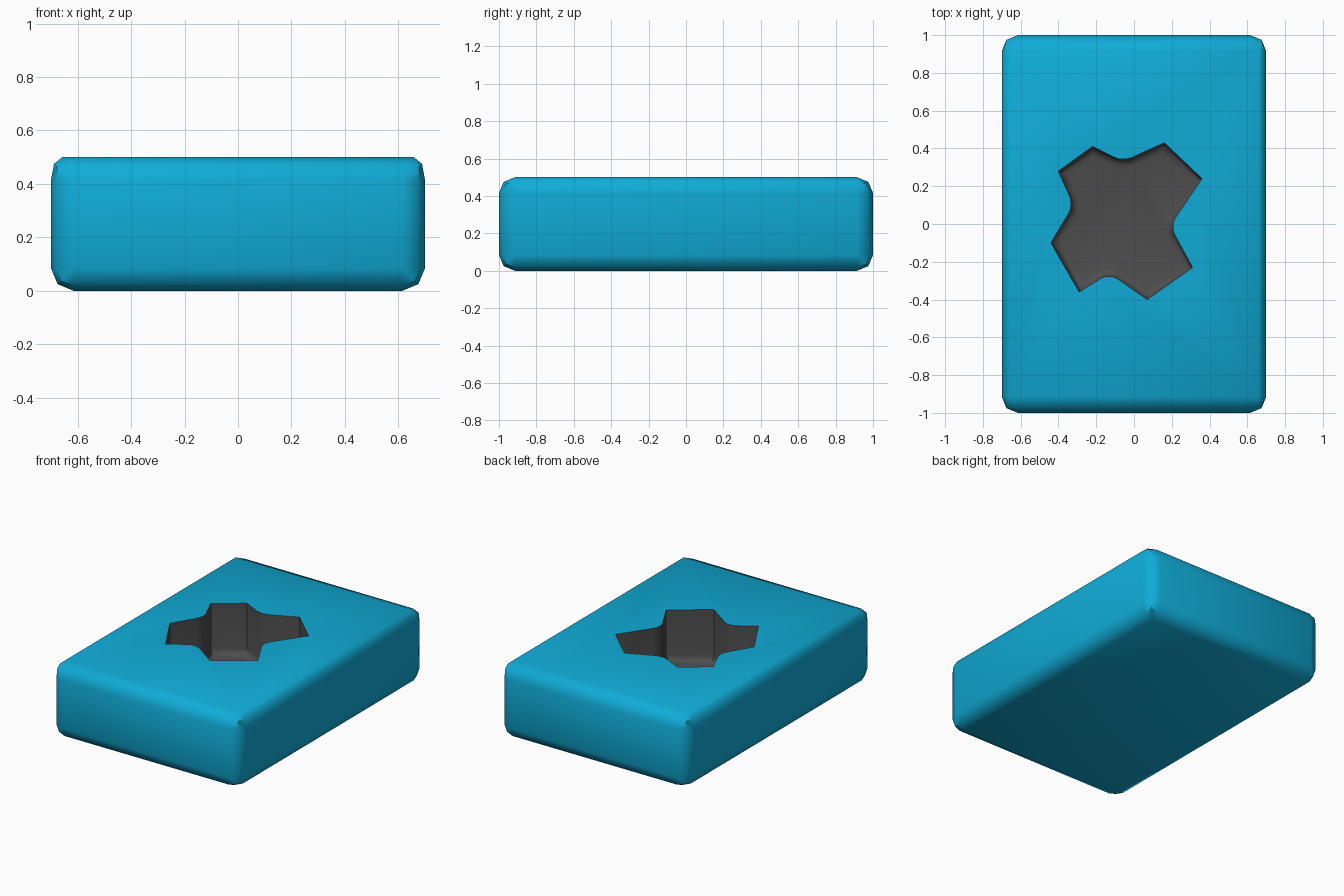
import bpy, bmesh

if "Cube" in bpy.data.objects:
    bpy.data.objects.remove(bpy.data.objects["Cube"])

def material(name, color):
    m = bpy.data.materials.new(name)
    m.diffuse_color = color
    m.use_nodes = True
    m.node_tree.nodes["Principled BSDF"].inputs["Base Color"].default_value = m.diffuse_color
    return m

def make_object(name, bm, mat):
    bmesh.ops.recalc_face_normals(bm, faces=bm.faces[:])
    me = bpy.data.meshes.new(name)
    bm.to_mesh(me)
    bm.free()
    ob = bpy.data.objects.new(name, me)
    bpy.context.collection.objects.link(ob)
    me.materials.append(mat)
    return ob

blue = material("blue", (0.005, 0.41, 0.68, 1))
grey = material("dark_grey", (0.075, 0.075, 0.075, 1))

# Rounded block
bm = bmesh.new()
bmesh.ops.create_cube(bm, size=1)
for v in bm.verts:
    v.co.x *= 1.4
    v.co.y *= 2
    v.co.z = 0.5 * (v.co.z + 0.5)
bmesh.ops.bevel(bm, geom=bm.edges[:], offset=0.085, segments=2, profile=0.5, affect='EDGES')
# Long top edges are tighter than the rest
for v in bm.verts:
    if v.co.z > 0.45:
        v.co.x *= 1.07 if v.co.z > 0.49 else 1.02
        v.co.x = max(-0.695, min(0.695, v.co.x))
block = make_object("block", bm, blue)

# Cross-shaped pocket cutter: every third point is an inner corner
outline = [(-0.06, 0.33), (-0.22, 0.41), (-0.40, 0.28),
           (-0.32, 0.10), (-0.44, -0.10), (-0.29, -0.36),
           (-0.13, -0.26), (0.07, -0.40), (0.31, -0.23),
           (0.19, -0.01), (0.36, 0.24), (0.16, 0.43)]
floor, top = 0.15, 0.6
bm = bmesh.new()
base = bm.faces.new([bm.verts.new((x, y, floor)) for x, y in outline])
ext = bmesh.ops.extrude_face_region(bm, geom=[base], use_keep_orig=True)
for v in [g for g in ext["geom"] if isinstance(g, bmesh.types.BMVert)]:
    v.co.z = top
bmesh.ops.recalc_face_normals(bm, faces=bm.faces[:])
inner = [e for e in bm.edges if abs(e.verts[0].co.z - e.verts[1].co.z) > 0.1
         and any(abs(e.verts[0].co.x - x) + abs(e.verts[0].co.y - y) < 1e-4
                 for x, y in outline[::3])]
bmesh.ops.bevel(bm, geom=inner, offset=0.05, segments=3, profile=0.5, affect='EDGES')
bottom = [e for e in bm.edges if all(v.co.z < floor + 1e-4 for v in e.verts)]
bmesh.ops.bevel(bm, geom=bottom, offset=0.045, segments=3, profile=0.5, affect='EDGES')
cutter = make_object("pocket_cutter", bm, grey)

# Carve the pocket, keeping its grey lining
block.data.materials.append(grey)
mod = block.modifiers.new("pocket", 'BOOLEAN')
mod.operation = 'DIFFERENCE'
mod.solver = 'EXACT'
mod.material_mode = 'TRANSFER'
mod.object = cutter
bpy.context.view_layer.objects.active = block
block.select_set(True)
bpy.ops.object.modifier_apply(modifier=mod.name)
bpy.data.objects.remove(cutter)
bpy.ops.object.shade_smooth_by_angle(angle=0.8)
